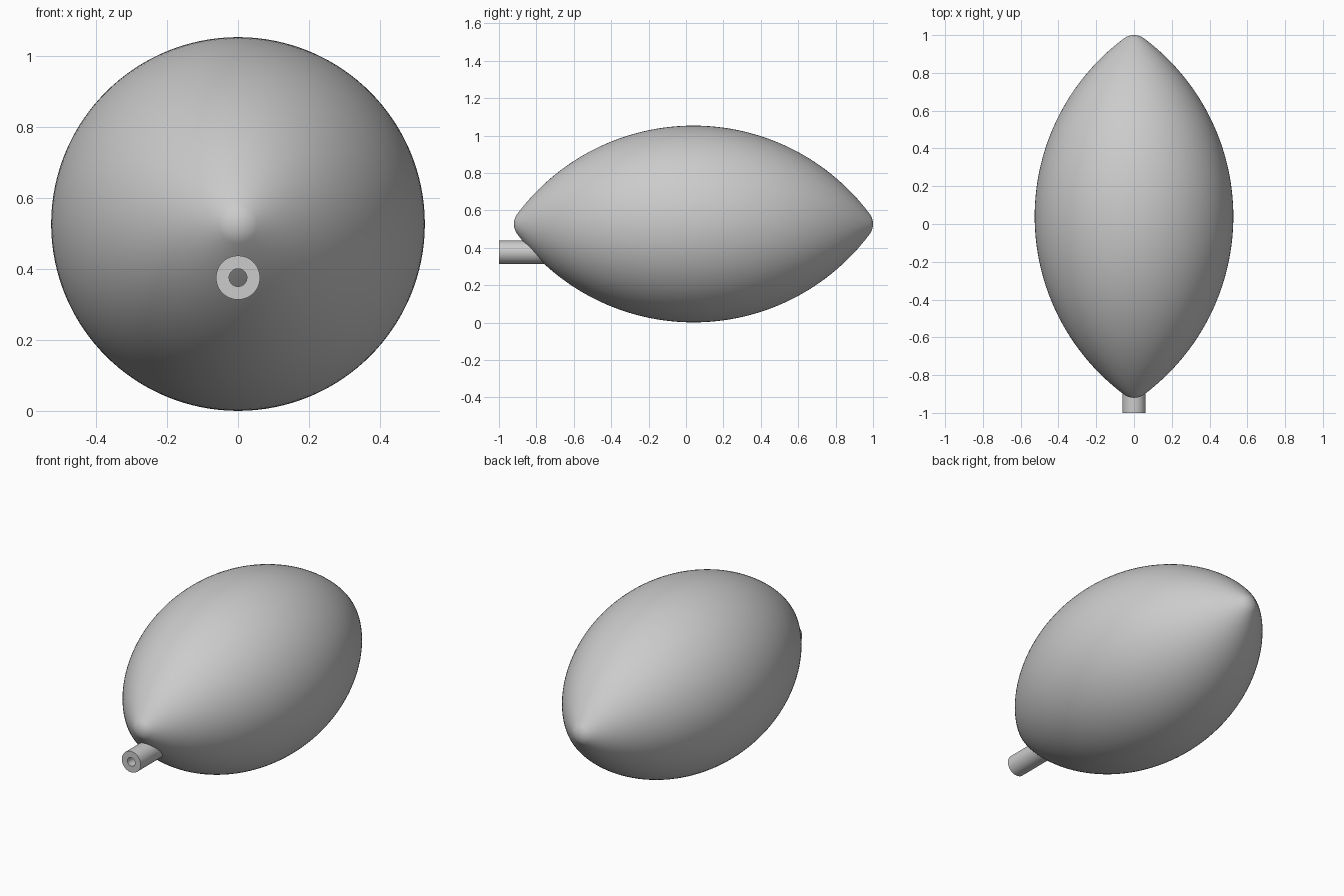
import bpy
from math import sin, cos, pi, atan2, sqrt, radians
from mathutils import Matrix

cube = bpy.data.objects.get("Cube")
if cube:
    bpy.data.objects.remove(cube, do_unlink=True)

grey = bpy.data.materials.new("grey")
grey.use_nodes = True
colour = (0.6, 0.6, 0.6, 1)
grey.diffuse_color = colour
grey.node_tree.nodes["Principled BSDF"].inputs["Base Color"].default_value = colour


def lathe(name, profile, steps, centre):
    """Revolve (radius, y) points about the y axis; zero radius makes a pole."""
    verts, rings, faces = [], [], []
    for r, y in profile:
        start = len(verts)
        count = 1 if r < 1e-6 else steps
        for i in range(count):
            a = 2 * pi * i / steps
            verts.append((r * cos(a), y, r * sin(a)))
        rings.append([start + i % count for i in range(steps)])
    for low, high in zip(rings, rings[1:]):
        for i in range(steps):
            j = (i + 1) % steps
            quad = [low[i], high[i], high[j], low[j]]
            faces.append(list(dict.fromkeys(quad)))
    mesh = bpy.data.meshes.new(name)
    mesh.from_pydata(verts, [], faces)
    mesh.transform(Matrix.Translation(centre))
    mesh.materials.append(grey)
    obj = bpy.data.objects.new(name, mesh)
    bpy.context.collection.objects.link(obj)
    bpy.ops.object.select_all(action="DESELECT")
    obj.select_set(True)
    bpy.context.view_layer.objects.active = obj
    bpy.ops.object.shade_smooth_by_angle(angle=radians(35))
    return obj


# Lens-shaped body: a circular arc blended into a small round tip at each end
half_length, belly, tip = 0.96, 0.526, 0.09
tip_y = half_length - tip
arc = (tip_y**2 + belly**2 - tip**2) / (2 * (belly - tip))
drop = arc - belly
blend = atan2(tip_y, drop)

half = []
for i in range(33):
    a = blend * i / 32
    half.append((arc * cos(a) - drop, arc * sin(a)))
for i in range(1, 11):
    a = blend + (pi / 2 - blend) * i / 10
    half.append((tip * cos(a) if i < 10 else 0, tip_y + tip * sin(a)))
outline = [(r, -y) for r, y in reversed(half)] + half[1:]
lathe("body", outline, 128, (0, 0.04, 0.527))

# Filling tube with a bore, set below the front tip
outer, bore, front, back = 0.062, 0.025, -1.0, -0.6
tube = [(0, -0.7), (bore, -0.7), (bore, front), (outer, front), (outer, back), (0, back)]
lathe("tube", tube, 48, (0, 0, 0.376))
